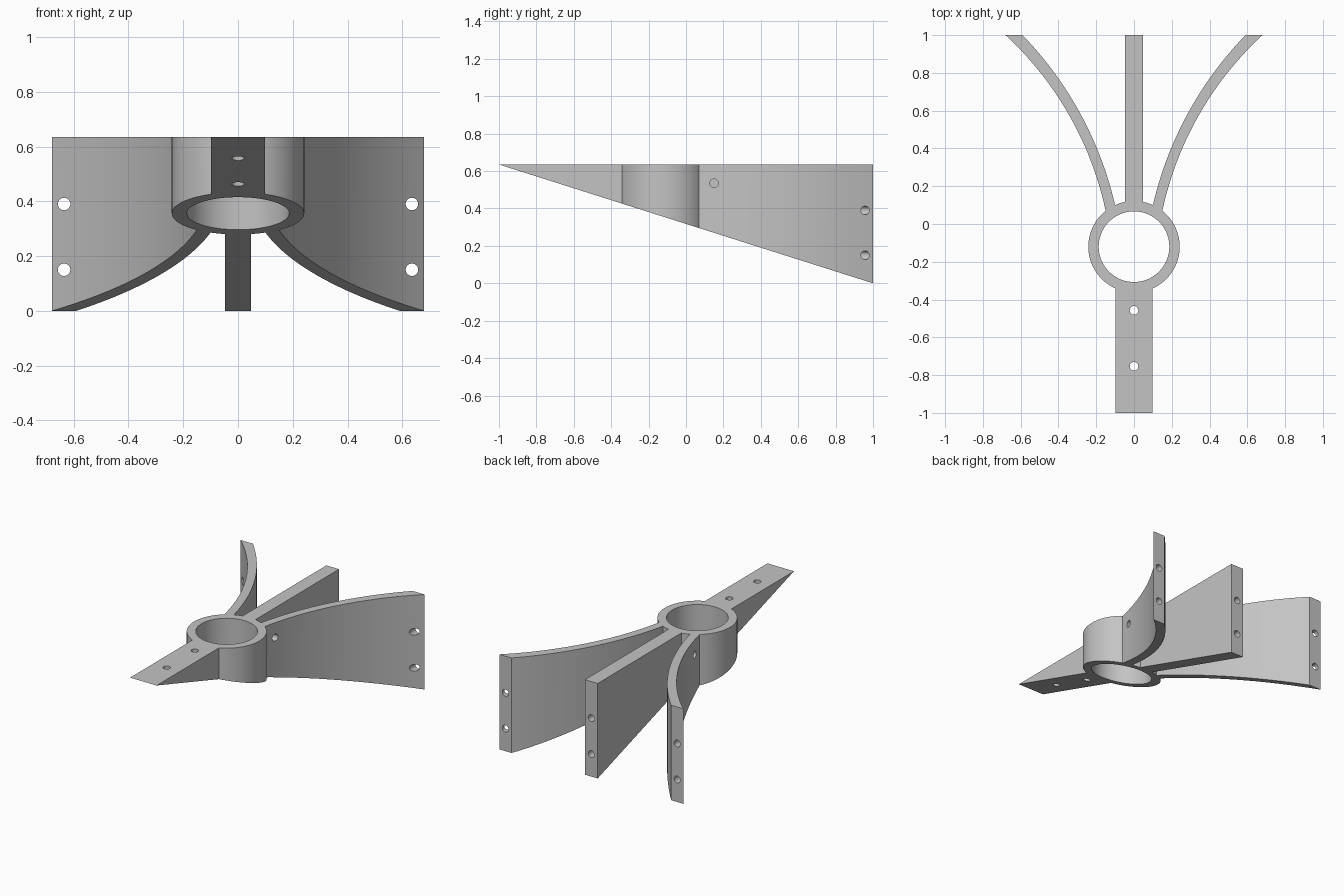
import bpy, bmesh, math
from mathutils import Vector

cube = bpy.data.objects.get("Cube")
if cube:
    bpy.data.objects.remove(cube, do_unlink=True)

TOP = 0.635
CENTRE_Y, R_OUT, R_IN = -0.12, 0.242, 0.187

grey = bpy.data.materials.new("light grey")
grey.use_nodes = True
grey.diffuse_color = (0.55, 0.55, 0.55, 1)
grey.node_tree.nodes["Principled BSDF"].inputs["Base Color"].default_value = (0.55, 0.55, 0.55, 1)


def underside(y):
    """Height of the sloping underside."""
    return TOP * (1 - y) / 2


def ring_arc(x0, x1, side, n=6):
    """Points on the ring's outer wall, behind (1) or in front (-1)."""
    xs = [x0 + (x1 - x0) * i / n for i in range(n + 1)]
    return [(x, CENTRE_Y + side * math.sqrt((R_OUT - 0.001) ** 2 - x * x)) for x in xs]


def arc(p, q, sag, n=24):
    """Circular arc from p to q that bulges to the left of the chord."""
    p, q = Vector(p), Vector(q)
    d = q - p
    half = d.length / 2
    r = (half * half + sag * sag) / (2 * sag)
    normal = Vector((-d.y, d.x)).normalized()
    pts = []
    for i in range(n + 1):
        t = i / n
        s = (2 * t - 1) * half
        pts.append(tuple(p + d * t + normal * (math.sqrt(r * r - s * s) - r + sag)))
    return pts


def make_object(name, bm):
    bmesh.ops.remove_doubles(bm, verts=bm.verts, dist=1e-5)
    bmesh.ops.recalc_face_normals(bm, faces=bm.faces)
    mesh = bpy.data.meshes.new(name)
    bm.to_mesh(mesh)
    bm.free()
    mesh.materials.append(grey)
    ob = bpy.data.objects.new(name, mesh)
    bpy.context.collection.objects.link(ob)
    return ob


def loops(bm, outline):
    """Upper and lower copies of a plan outline, with the wall between."""
    up = [bm.verts.new((x, y, TOP)) for x, y in outline]
    low = [bm.verts.new((x, y, underside(y))) for x, y in outline]
    for i in range(len(up)):
        j = (i + 1) % len(up)
        bm.faces.new((up[i], up[j], low[j], low[i]))
    return up, low


def wedge(name, outline):
    bm = bmesh.new()
    up, low = loops(bm, outline)
    bm.faces.new(up)
    bm.faces.new(low)
    bmesh.ops.dissolve_degenerate(bm, dist=1e-5, edges=bm.edges)
    return make_object(name, bm)


def drill(ob, start, end, radius=0.023):
    """Cut a round hole from start to end."""
    a, b = Vector(start), Vector(end)
    bpy.ops.mesh.primitive_cylinder_add(vertices=16, radius=radius, depth=(b - a).length,
                                        location=(a + b) / 2)
    cutter = bpy.context.object
    cutter.rotation_euler = (b - a).to_track_quat('Z', 'Y').to_euler()
    cutter.data.materials.append(grey)
    cutter.hide_render = True
    mod = ob.modifiers.new("hole", 'BOOLEAN')
    mod.operation, mod.solver, mod.object = 'DIFFERENCE', 'EXACT', cutter
    bpy.context.view_layer.objects.active = ob
    bpy.ops.object.modifier_apply(modifier=mod.name)
    bpy.data.objects.remove(cutter, do_unlink=True)


# Central ring
bm = bmesh.new()
circle = [(math.cos(i * math.tau / 72), math.sin(i * math.tau / 72)) for i in range(72)]
outer = loops(bm, [(R_OUT * c, CENTRE_Y + R_OUT * s) for c, s in circle])
inner = loops(bm, [(R_IN * c, CENTRE_Y + R_IN * s) for c, s in circle])
for o, n in zip(outer, inner):
    for i in range(72):
        j = (i + 1) % 72
        bm.faces.new((o[i], o[j], n[j], n[i]))
parts = [make_object("ring", bm)]

# Front arm with two upright holes
arm = wedge("front_arm", [(-0.098, -1), (0.098, -1)] + ring_arc(0.098, -0.098, -1))
for y in (-0.457, -0.753):
    drill(arm, (0, y, 0), (0, y, 1))
parts.append(arm)

# Straight middle rib with blind holes in its back end
rib = wedge("middle_rib", [(0.047, 1), (-0.047, 1)] + ring_arc(-0.047, 0.047, 1))
for z in (0.39, 0.15):
    drill(rib, (0, 0.85, z), (0, 1.1, z))
parts.append(rib)

# Curved wings, left and right
for name, s in (("left_wing", 1), ("right_wing", -1)):
    root = ring_arc(0.1, 0.15, 1)
    outside = arc(root[-1], (0.68, 1), 0.083)
    inside = arc(root[0], (0.59, 1), 0.07)
    outline = root[:-1] + outside + inside[:0:-1]
    wing = wedge(name, [(s * x, y) for x, y in outline])
    for z in (0.39, 0.15):
        drill(wing, (s * 0.635, 0.75, z), (s * 0.635, 1.1, z))
    drill(wing, (s * 0.07, 0.15, 0.535), (s * 0.3, 0.15, 0.535))
    parts.append(wing)

# Smooth curved walls, crisp edges
bpy.ops.object.select_all(action='DESELECT')
for ob in parts:
    ob.select_set(True)
bpy.context.view_layer.objects.active = parts[0]
bpy.ops.object.shade_smooth_by_angle(angle=math.radians(30))
